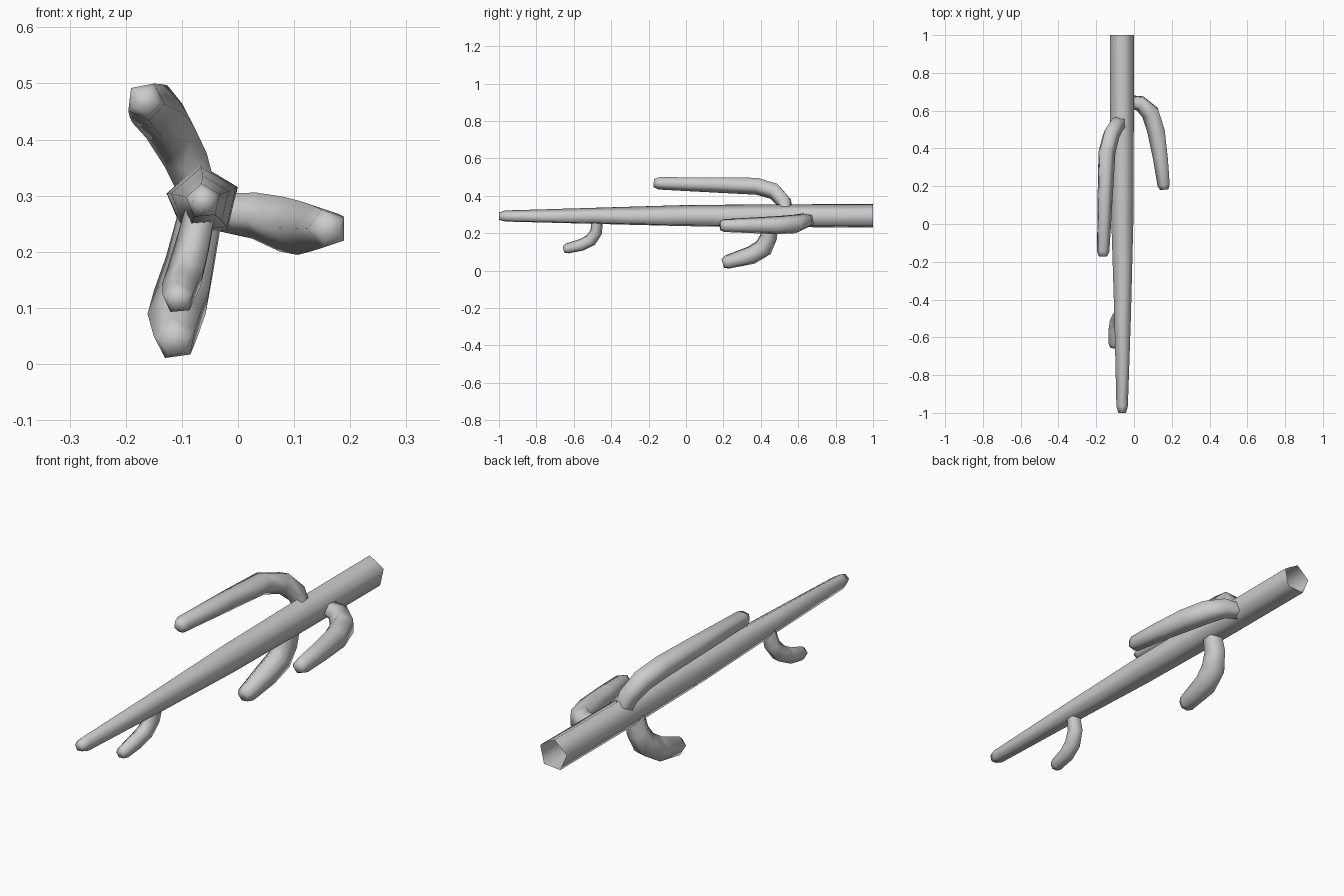
import bpy, bmesh
from math import cos, sin, radians, pi
from mathutils import Vector

if "Cube" in bpy.data.objects:
    bpy.data.objects.remove(bpy.data.objects["Cube"])

SIDES = 5


def limb(name, points, phase, tip_len):
    """Five-sided tapering tube along (x, y, z, radius) points, blunt at the last one."""
    pos = [Vector(p[:3]) for p in points]
    rad = [p[3] for p in points]
    # blunt rounded tip
    d = (pos[-1] - pos[-2]).normalized()
    pos.append(pos[-1] + d * tip_len)
    rad.append(rad[-1] * 0.66)
    n = len(pos)
    tangents = [(pos[min(i + 1, n - 1)] - pos[max(i - 1, 0)]).normalized() for i in range(n)]
    # carry the frame backwards from the tip so the section does not twist
    u = Vector((0, 0, 1))
    frames = [None] * n
    for i in reversed(range(n)):
        t = tangents[i]
        if i < n - 1:
            u = tangents[i + 1].rotation_difference(t) @ u
        u = (u - t * u.dot(t)).normalized()
        frames[i] = (u.copy(), t.cross(u))
    bm = bmesh.new()
    rings = []
    for p, r, (a, b) in zip(pos, rad, frames):
        ring = []
        for k in range(SIDES):
            ang = radians(phase) + 2 * pi * k / SIDES
            ring.append(bm.verts.new(p + (a * cos(ang) + b * sin(ang)) * r))
        rings.append(ring)
    for lo, hi in zip(rings, rings[1:]):
        for k in range(SIDES):
            j = (k + 1) % SIDES
            bm.faces.new((lo[k], lo[j], hi[j], hi[k]))
    bm.faces.new(rings[-1])
    bmesh.ops.recalc_face_normals(bm, faces=bm.faces)
    for f in bm.faces:
        f.smooth = True
    me = bpy.data.meshes.new(name)
    bm.to_mesh(me)
    bm.free()
    ob = bpy.data.objects.new(name, me)
    bpy.context.collection.objects.link(ob)
    return ob


# main stem, open at the thick end
limb("main_stem", [
    (-0.062, 1.0, 0.289, 0.067), (-0.062, 0.5, 0.289, 0.066),
    (-0.06, 0.0, 0.29, 0.061), (-0.059, -0.5, 0.29, 0.046),
    (-0.062, -0.965, 0.29, 0.032)], 5, 0.035)

# upper branch
limb("upper_branch", [
    (-0.07, 0.535, 0.31, 0.036), (-0.092, 0.525, 0.37, 0.043),
    (-0.122, 0.475, 0.425, 0.047), (-0.146, 0.38, 0.453, 0.048),
    (-0.155, 0.15, 0.46, 0.043), (-0.165, -0.145, 0.468, 0.035)], -25, 0.027)

# side branch
limb("side_branch", [
    (-0.03, 0.65, 0.272, 0.036), (0.035, 0.64, 0.266, 0.044),
    (0.09, 0.59, 0.25, 0.052), (0.122, 0.49, 0.243, 0.051),
    (0.145, 0.34, 0.242, 0.043), (0.16, 0.205, 0.241, 0.036)], 18, 0.023)

# lower branch
limb("lower_branch", [
    (-0.065, 0.445, 0.26, 0.043), (-0.082, 0.442, 0.18, 0.048),
    (-0.097, 0.415, 0.12, 0.054), (-0.11, 0.35, 0.08, 0.052),
    (-0.112, 0.22, 0.044, 0.039)], 8, 0.024)

# small lower twig
limb("lower_twig", [
    (-0.065, -0.475, 0.27, 0.03), (-0.08, -0.48, 0.205, 0.034),
    (-0.092, -0.51, 0.16, 0.036), (-0.102, -0.56, 0.135, 0.034),
    (-0.106, -0.635, 0.117, 0.029)], 5, 0.02)
